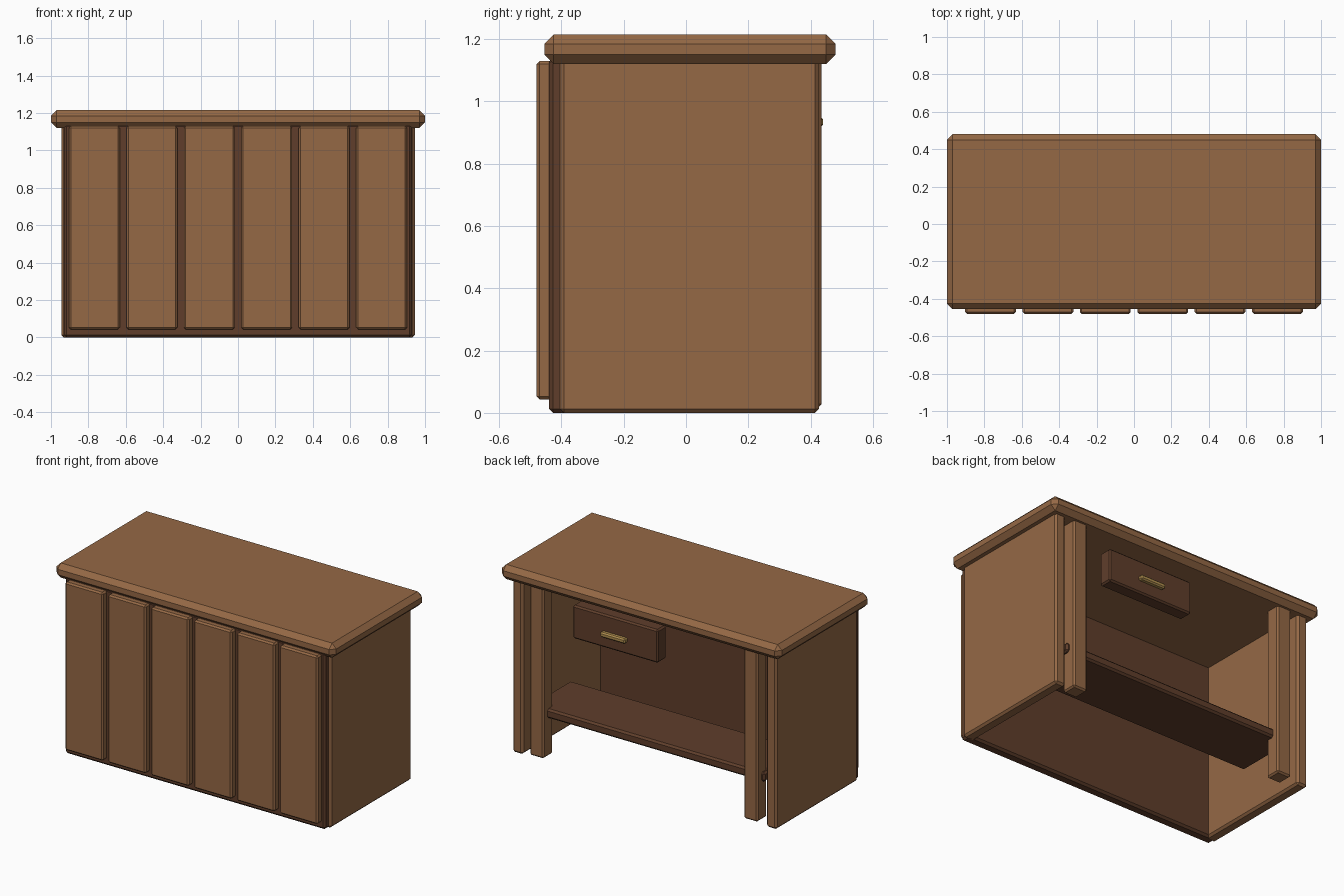
import bpy, bmesh

if "Cube" in bpy.data.objects:
    bpy.data.objects.remove(bpy.data.objects["Cube"])

def material(name, rgb):
    m = bpy.data.materials.new(name)
    m.diffuse_color = (*rgb, 1)
    m.use_nodes = True
    m.node_tree.nodes["Principled BSDF"].inputs["Base Color"].default_value = m.diffuse_color
    return m

LIGHT = material("light_wood", (0.30, 0.14, 0.06))
DARK = material("dark_wood", (0.115, 0.048, 0.024))
BRASS = material("brass", (0.45, 0.28, 0.08))

def board(name, x, y, z, bevel, mat):
    """Box spanning the given (min, max) ranges with one-step chamfered edges."""
    bm = bmesh.new()
    bmesh.ops.create_cube(bm, size=1)
    for v in bm.verts:
        for i, (lo, hi) in enumerate((x, y, z)):
            v.co[i] = hi if v.co[i] > 0 else lo
    bmesh.ops.bevel(bm, geom=bm.edges[:], offset=bevel, segments=1,
                    affect='EDGES', profile=0.5)
    me = bpy.data.meshes.new(name)
    bm.to_mesh(me)
    bm.free()
    me.materials.append(mat)
    ob = bpy.data.objects.new(name, me)
    bpy.context.collection.objects.link(ob)
    return ob

# Table top
board("counter_top", (-1, 1), (-0.455, 0.48), (1.12, 1.215), 0.03, LIGHT)

# Front panel and its six slats
board("front_panel", (-0.93, 0.93), (-0.44, -0.37), (0, 1.14), 0.013, DARK)
for i in range(6):
    cx = (i - 2.5) * 0.307
    board(f"front_slat_{i + 1}", (cx - 0.136, cx + 0.136), (-0.48, -0.43),
          (0.043, 1.13), 0.01, LIGHT)

# Side panels and back posts, mirrored left and right
for side, s in (("left", -1), ("right", 1)):
    board(f"{side}_side_panel", sorted((s * 0.87, s * 0.945)), (-0.405, 0.427),
          (0, 1.14), 0.013, LIGHT)
    board(f"{side}_back_post", sorted((s * 0.715, s * 0.815)), (0.335, 0.435),
          (0.018, 1.14), 0.01, LIGHT)

# Shelf running through the posts
board("shelf", (-0.835, 0.835), (-0.01, 0.393), (0.265, 0.325), 0.012, DARK)

# Drawer with handle
board("drawer", (-0.085, 0.525), (0.32, 0.41), (0.84, 1.055), 0.01, DARK)
board("drawer_handle", (0.13, 0.31), (0.405, 0.44), (0.918, 0.95), 0.008, BRASS)
